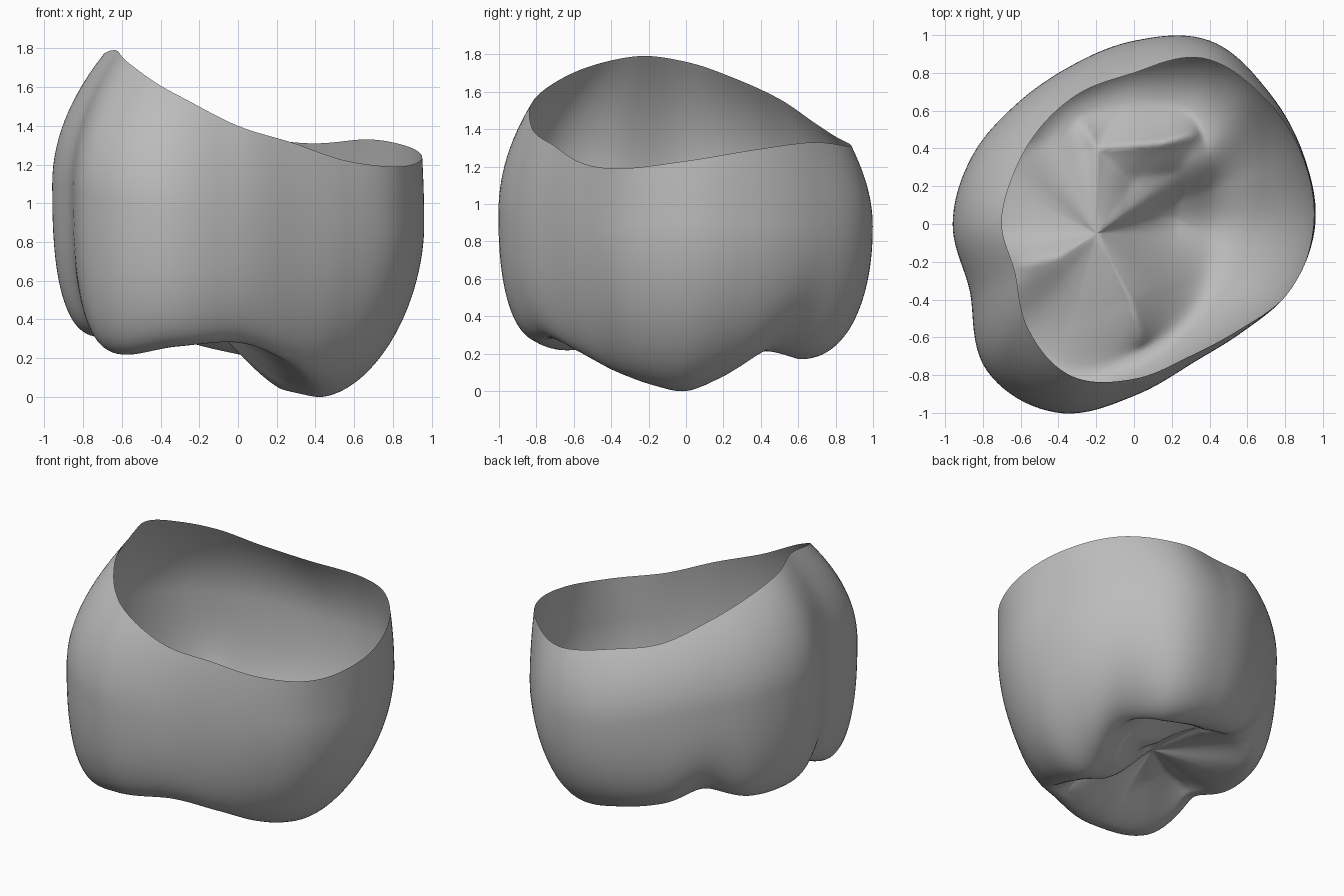
import bpy, bmesh
from math import sin, cos, pi, exp, radians, floor
from mathutils import Vector

cube = bpy.data.objects.get("Cube")
if cube:
    bpy.data.objects.remove(cube)

# Outline values at sixteen even directions, counter-clockwise from +x
RIM_R = [.95, .96, .96, .95, .8, .75, .71, .69, .7, .68, .79, .87, .82, .76, .79, .9]
RIM_Z = [1.23, 1.29, 1.33, 1.31, 1.36, 1.43, 1.56, 1.67, 1.76, 1.79, 1.72, 1.57, 1.4, 1.31, 1.22, 1.19]
BELLY_R = [.96, .97, 1, 1.05, .97, .9, .89, .93, .96, .94, 1.1, 1.08, .91, .8, .81, .9]
CUSP_R = [.42, .46, .63, .67, .65, .63, .68, .7, .7, .74, .85, .82, .68, .58, .5, .44]
CUSP_Z = [0, .07, .21, .17, .22, .28, .38, .32, .31, .34, .22, .26, .28, .2, .1, .03]

# Grooves of the chewing surface, as chains of points
GROOVES = [
    [(-.33, .65), (-.2, .4), (-.2, -.05), (-.02, -.4), (.05, -.65)],
    [(-.2, .4), (.15, .43), (.4, .5)],
    [(-.2, -.05), (-.4, -.18), (-.64, -.23)],
]
GROOVE_Z = .42
# Vertical dents of the wall: direction in degrees, width, depth
DENTS = [(47, .2, .07), (134, .18, .07), (200, .13, .05)]
SIDES, UPPER, LOWER, FLOOR = 160, 14, 26, 34
CENTRE = Vector((-.2, -.05))
SWELL = Vector((.18, .18))


def periodic(values, angle):
    """Smooth closed interpolation of evenly spaced values."""
    n = len(values)
    f = angle / (2 * pi) * n
    i = floor(f)
    t = f - i
    a, b, c, d = (values[(i + k) % n] for k in (-1, 0, 1, 2))
    return b + t / 2 * (c - a + t * (2 * a - 5 * b + 4 * c - d + t * (3 * (b - c) + d - a)))


def groove_distance(p):
    best = 9
    for chain in GROOVES:
        for a, b in zip(chain, chain[1:]):
            a, b = Vector(a), Vector(b)
            k = max(0, min(1, (p - a).dot(b - a) / (b - a).length_squared))
            best = min(best, (p - a.lerp(b, k)).length)
    return best


def dent(angle, amount):
    total = 0
    for degrees, width, depth in DENTS:
        gap = (angle - radians(degrees) + pi) % (2 * pi) - pi
        total += depth * exp(-(gap / width) ** 2)
    return total * amount


def column(angle):
    """Points from the rim, down the wall, round the cusp and into the floor."""
    way = Vector((cos(angle), sin(angle)))
    rim_r, rim_z, belly_r, cusp_r, cusp_z = (
        periodic(v, angle) for v in (RIM_R, RIM_Z, BELLY_R, CUSP_R, CUSP_Z))
    belly_z = .88 + .22 * max(0, -cos(angle))
    points = []
    for i in range(UPPER):
        u = 1 - i / UPPER
        p = way * (rim_r + (belly_r - rim_r) * (1 - u * u))
        points.append((p.x, p.y, belly_z + (rim_z - belly_z) * u))
    power = 2 / (2.2 - .4 * cos(angle))
    for i in range(LOWER + 1):
        a = i / LOWER * pi / 2
        r = cusp_r + (belly_r - cusp_r) * max(0, cos(a)) ** power
        drop = sin(a) ** power
        p = way * (r - dent(angle, sin(a) ** 3))
        points.append((p.x, p.y, belly_z + (cusp_z - belly_z) * drop))
    edge = Vector(points[-1][:2])
    for i in range(1, FLOOR):
        p = edge.lerp(CENTRE, i / FLOOR)
        inward = (p - edge).length
        gap = groove_distance(p)
        w = min(1, 1.1 * inward / (inward + gap + .05))
        # the main cusp swells inward, fading at the edge and the grooves
        swell = .09 * exp(-(p - SWELL).length_squared / .05) * min(1, 5 * inward, 6 * gap)
        points.append((p.x, p.y, cusp_z + (GROOVE_Z - cusp_z) * w ** 1.5 - swell))
    return points


# Tooth crown: one thin open shell
bm = bmesh.new()
columns = [[bm.verts.new(p) for p in column(2 * pi * k / SIDES)] for k in range(SIDES)]
middle = bm.verts.new((CENTRE.x, CENTRE.y, GROOVE_Z))
for k, left in enumerate(columns):
    right = columns[(k + 1) % SIDES]
    for i in range(len(left) - 1):
        bm.faces.new((left[i], left[i + 1], right[i + 1], right[i]))
    bm.faces.new((left[-1], middle, right[-1]))
for face in bm.faces:
    face.smooth = True
mesh = bpy.data.meshes.new("tooth_crown")
bm.to_mesh(mesh)
bm.free()
crown = bpy.data.objects.new("tooth_crown", mesh)
bpy.context.collection.objects.link(crown)

grey = bpy.data.materials.new("plain_grey")
grey.use_nodes = True
colour = (.5, .5, .5, 1)
grey.diffuse_color = colour
grey.node_tree.nodes["Principled BSDF"].inputs["Base Color"].default_value = colour
mesh.materials.append(grey)
